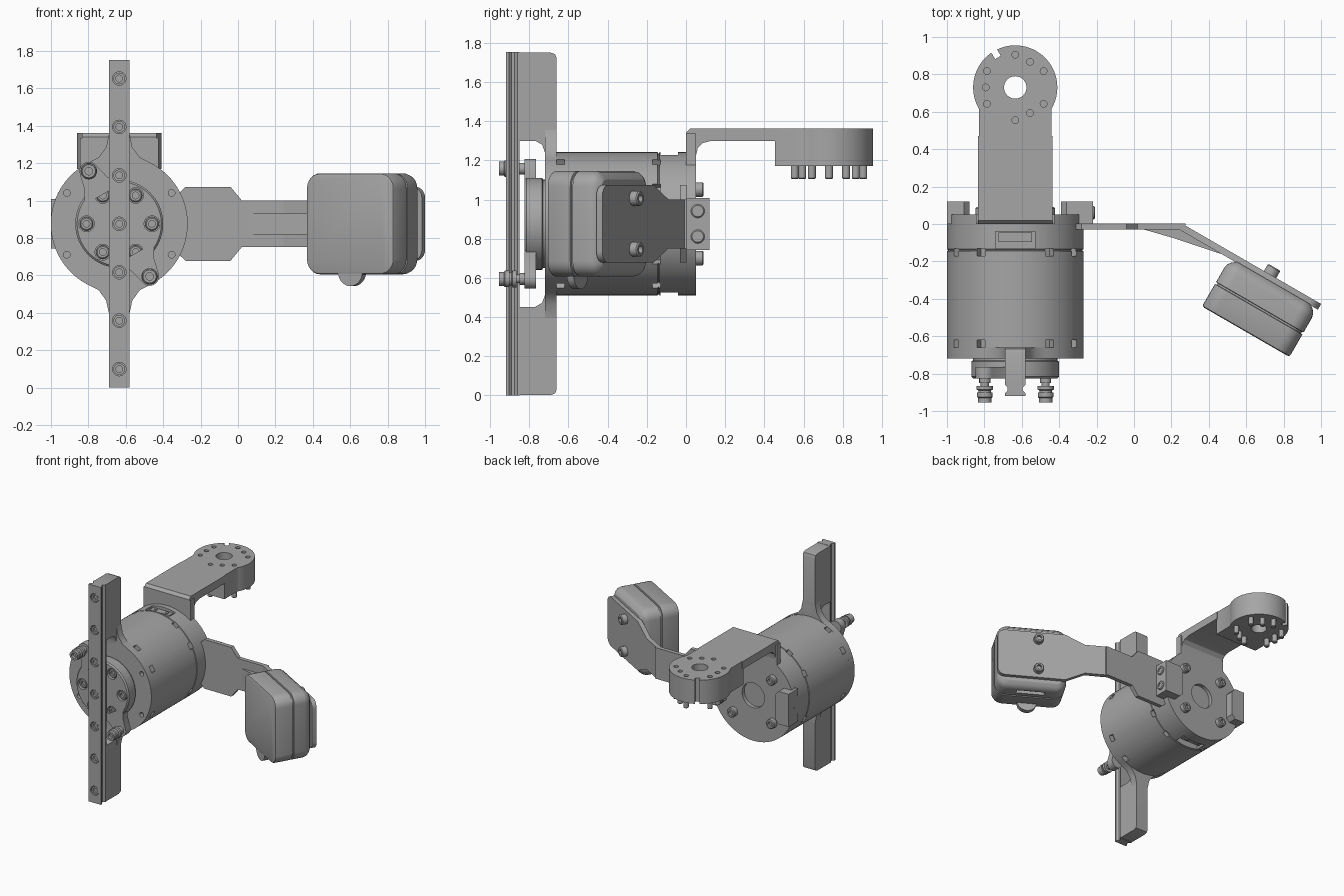
import bpy, bmesh
from math import sin, cos, radians
from mathutils import Matrix, Vector

if "Cube" in bpy.data.objects:
    bpy.data.objects.remove(bpy.data.objects["Cube"])

grey = bpy.data.materials.new("machined grey")
COLOUR = (0.38, 0.38, 0.38, 1)
grey.diffuse_color = COLOUR
grey.use_nodes = True
grey.node_tree.nodes["Principled BSDF"].inputs["Base Color"].default_value = COLOUR

X, Y, Z = Vector((1, 0, 0)), Vector((0, 1, 0)), Vector((0, 0, 1))
CX, CZ = -0.635, 0.876


def frame(origin, a, b, h):
    m = Matrix((a, b, h)).transposed().to_4x4()
    m.translation = Vector(origin)
    return m


def at(f, a, b, h=0):
    return f @ Matrix.Translation((a, b, h))


# Frames: drum axis, side profile, flange head, plan, tilted sensor
DRUM = frame((CX, 0, CZ), X, Z, Y)
FRONT = frame((CX, 0, CZ), X, Z, -Y)
SIDE = frame((0, 0, 0), Y, Z, X)
HEAD = frame((CX, 0.73, 0), X, Y, Z)
PLAN = frame((0, 0, 0), X, Y, Z)
U = Vector((cos(radians(30)), -0.5, 0))
N = Vector((-0.5, -cos(radians(30)), 0))
SENSOR = frame((0.26, 0, CZ), U, Z, N)
SENSOR_BACK = frame((0.26, 0, CZ), U, Z, -N)


def arc(r, start, end, n, cx=0, cy=0):
    step = (end - start) / n
    return [(cx + r * cos(radians(start + i * step)),
             cy + r * sin(radians(start + i * step))) for i in range(n + 1)]


def circle(r, n=64):
    return arc(r, 0, 360, n)[:-1]


def rrect(w, h, r, n=6):
    pts = []
    for k, (sx, sy) in enumerate(((1, 1), (-1, 1), (-1, -1), (1, -1))):
        pts += arc(r, 90 * k, 90 * k + 90, n, sx * (w / 2 - r), sy * (h / 2 - r))
    return pts


def rect(w, h):
    return [(w / 2, h / 2), (-w / 2, h / 2), (-w / 2, -h / 2), (w / 2, -h / 2)]


def loft(bm, rings, m):
    loops = [[bm.verts.new(m @ Vector((x, y, h))) for x, y in pts] for pts, h in rings]
    for p, q in zip(loops, loops[1:]):
        for i in range(len(p)):
            j = (i + 1) % len(p)
            bm.faces.new((p[i], p[j], q[j], q[i]))
    bm.faces.new(loops[0])
    bm.faces.new(loops[-1])


def prism(bm, pts, lo, hi, m):
    loft(bm, [(pts, lo), (pts, hi)], m)


def lathe(bm, profile, m, n=64):
    loft(bm, [(circle(r, n), h) for r, h in profile], m)


def bolt(bm, m, r=0.037, h=0.04):
    lathe(bm, [(r, -0.005), (r, h - 0.006), (r - 0.006, h), (r * 0.5, h), (r * 0.5, h * 0.5)], m, 24)


def mirrored(half):
    return half + [(x, -y) for x, y in reversed(half)]


def finish(name, bm, cut=None):
    objs = []
    for label, b in ((name, bm), (name + "_cutter", cut)):
        if b:
            bmesh.ops.recalc_face_normals(b, faces=b.faces[:])
            me = bpy.data.meshes.new(label)
            b.to_mesh(me)
            b.free()
            ob = bpy.data.objects.new(label, me)
            bpy.context.scene.collection.objects.link(ob)
            objs.append(ob)
    ob = objs[0]
    if cut:
        mod = ob.modifiers.new("cut", 'BOOLEAN')
        mod.operation, mod.solver, mod.object = 'DIFFERENCE', 'EXACT', objs[1]
        dg = bpy.context.evaluated_depsgraph_get()
        baked = bpy.data.meshes.new_from_object(ob.evaluated_get(dg))
        ob.modifiers.clear()
        ob.data = baked
        bpy.data.objects.remove(objs[1])
    ob.data.materials.clear()
    ob.data.materials.append(grey)
    bpy.ops.object.select_all(action='DESELECT')
    ob.select_set(True)
    bpy.context.view_layer.objects.active = ob
    bpy.ops.object.shade_smooth_by_angle(angle=radians(30))


new = bmesh.new

# Motor drum with vent slots and two connector windows
bm, cut, plugs = new(), new(), new()
lathe(bm, [(0.366, -0.67), (0.366, -0.145), (0.36, -0.143), (0.36, -0.137),
           (0.366, -0.135), (0.366, 0.005)], DRUM, 96)
for ang in (30, 60, 120, 150, 210, 240, 300, 330):
    out = Vector((cos(radians(ang)), 0, sin(radians(ang))))
    for y in (-0.15, -0.64):
        prism(cut, rect(0.05, 0.04), 0.325, 0.4, frame((CX, y, CZ), out.cross(Y), Y, out))
for s in (1, -1):
    port = frame((CX, -0.085, CZ), X, Y, Z * s)
    prism(cut, rect(0.21, 0.09), 0.3, 0.4, port)
    prism(plugs, rect(0.18, 0.05), 0.29, 0.345, at(port, 0, 0.015))
    for x in (-0.05, 0.05):
        lathe(plugs, [(0.014, 0.34), (0.014, 0.352)], at(port, x, 0.015), 16)
finish("motor_drum", bm, cut)
finish("drum_connectors", plugs)

# Front mounting plate flared into the rail
bm, cut = new(), new()
flare = [(0.165, 0.327), (0.11, 0.355), (0.07, 0.41), (0.055, 0.48)]
right = [(x, -y) for x, y in reversed(flare)] + arc(0.366, -62, 62, 40) + flare
prism(bm, right + [(-x, y) for x, y in reversed(right)], 0.66, 0.72, FRONT)
for x in (-0.28, 0.28):
    for z in (-0.165, 0.165):
        lathe(cut, [(0.018, 0.69), (0.018, 0.75)], at(FRONT, x, z), 20)
finish("mounting_plate", bm, cut)

# Rail supports above and below the drum
bm = new()
web = [(-0.85, 1.30), (-0.85, 1.75), (-0.69, 1.75), (-0.668, 1.742), (-0.66, 1.72),
       (-0.66, 1.2), (-0.72, 1.2), (-0.72, 1.24), (-0.735, 1.28), (-0.77, 1.30)]
prism(bm, web, CX - 0.055, CX + 0.055, SIDE)
prism(bm, [(y, 2 * CZ - z) for y, z in web], CX - 0.055, CX + 0.055, SIDE)
finish("rail_supports", bm)

# Grooved rail with sunk bolts
bm, cut, bolts = new(), new(), new()
half = [(0.055, -0.85), (0.055, -0.86), (0.04, -0.875), (0.04, -0.89), (0.055, -0.905), (0.055, -0.92)]
prism(bm, half + [(-x, y) for x, y in reversed(half)], 0, 1.752, at(PLAN, CX, 0))
for i in range(-3, 4):
    spot = at(FRONT, 0, i * 0.259)
    lathe(cut, [(0.036, 0.895), (0.036, 0.95)], spot, 24)
    lathe(bolts, [(0.031, 0.89), (0.031, 0.915), (0.018, 0.915), (0.018, 0.9)], spot, 24)
finish("rail", bm, cut)
finish("rail_bolts", bolts)

# Output hub with counterbored bolts, two ears and their fittings
bm, cut, bolts, ears, fittings = new(), new(), new(), new(), new()
lathe(bm, [(0.225, 0.71), (0.225, 0.73), (0.235, 0.735), (0.235, 0.815), (0.225, 0.825)], FRONT)
for k in range(6):
    spot = at(FRONT, 0.175 * cos(radians(60 * k)), 0.175 * sin(radians(60 * k)))
    lathe(cut, [(0.042, 0.79), (0.042, 0.85)], spot, 24)
    bolt(bolts, at(spot, 0, 0, 0.785), 0.036, 0.03)
for ang in (120, 300):
    turned = FRONT @ Matrix.Rotation(radians(ang), 4, 'Z')
    prism(ears, [(0.18, -0.11), (0.25, -0.07)] + arc(0.05, -80, 80, 12, 0.325) + [(0.25, 0.07), (0.18, 0.11)],
          0.765, 0.825, turned)
    lathe(fittings, [(0.03, 0.82), (0.03, 0.85), (0.022, 0.85), (0.022, 0.865), (0.044, 0.865),
                     (0.044, 0.885), (0.034, 0.89), (0.034, 0.9), (0.042, 0.9), (0.042, 0.925),
                     (0.036, 0.93), (0.036, 0.955), (0.02, 0.955), (0.02, 0.93)], at(turned, 0.325, 0), 28)
finish("output_hub", bm, cut)
finish("hub_bolts", bolts)
finish("hub_ears", ears)
finish("hose_fittings", fittings)

# Back plate, its bolts and the two side blocks
bm, cut, bolts, blocks = new(), new(), new(), new()
prism(bm, arc(0.366, 125, 415, 72) + [(0.21, 0.46), (-0.21, 0.46)], 0, 0.05, DRUM)
lathe(cut, [(0.1, 0.02), (0.1, 0.1)], DRUM, 40)
for x in (-0.175, 0.175):
    for z in (-0.175, 0.175):
        bolt(bolts, at(DRUM, x, z, 0.05))
for s in (1, -1):
    prism(blocks, mirrored([(0.245 * s, 0.1), (0.275 * s, 0.132), (0.365 * s, 0.132)]), 0, 0.12, DRUM)
finish("back_plate", bm, cut)
finish("back_bolts", bolts)
finish("side_blocks", blocks)

# Upper angled arm
bm = new()
prism(bm, [(0, 1.17), (0, 1.34), (0.02, 1.362), (0.47, 1.362), (0.47, 1.30), (0.13, 1.30),
           (0.085, 1.288), (0.06, 1.262), (0.05, 1.22), (0.05, 1.17)], CX - 0.2, CX + 0.2, SIDE)
finish("upper_arm", bm)

# Flange head with bore, notch, small holes and pins
bm, cut, pins = new(), new(), new()
prism(bm, arc(0.225, -30, 210, 60) + [(-0.195, -0.275), (0.195, -0.275)], 1.17, 1.362, HEAD)
lathe(cut, [(0.06, 1.1), (0.06, 1.4)], HEAD, 40)
prism(cut, rect(0.08, 0.035), 1.1, 1.4, HEAD @ Matrix.Rotation(radians(120), 4, 'Z') @ Matrix.Translation((0.225, 0, 0)))
for ang in (30, 60, 90, 150, 180, 210, 270, 300, 330):
    r = 0.158 if ang in (60, 180, 300) else 0.175
    spot = at(HEAD, r * cos(radians(ang)), r * sin(radians(ang)))
    lathe(cut, [(0.018, 1.335), (0.018, 1.4)], spot, 20)
    lathe(pins, [(0.02, 1.18), (0.02, 1.11), (0.016, 1.105)], spot, 20)
finish("flange_head", bm, cut)
finish("flange_pins", pins)

# Sensor arm: flat plate, tilted plate, rib and bolted tab
bm, bolts = new(), new()
prism(bm, mirrored([(-0.31, 0.17), (-0.28, 0.198), (-0.04, 0.198), (0.02, 0.125), (0.275, 0.125)]),
      -0.03, 0.003, at(DRUM, -CX, 0))
prism(bm, mirrored([(0, 0.125), (0.18, 0.125), (0.33, 0.198)] + arc(0.06, 90, 0, 8, 0.795, 0.138)),
      0, 0.035, SENSOR)
prism(bm, [(0.02, -0.02), (0.26, -0.01), (0.52, -0.16), (0.46, -0.158), (0.2, -0.072)], 0.82, 0.93, PLAN)
prism(bm, rect(0.14, 0.265), -0.28, -0.22, at(SIDE, 0.05, CZ))
for z in (-0.065, 0.065):
    bolt(bolts, at(SIDE, 0.06, CZ + z, -0.22), 0.035, 0.012)
for z in (-0.13, 0.13):
    bolt(bolts, at(SENSOR_BACK, 0.54, z), 0.038, 0.045)
finish("sensor_arm", bm)
finish("sensor_arm_bolts", bolts)

# Sensor housing with seam, lower tab and slot
bm, cut, tab = new(), new(), new()
shell = [(0.045, 0.03), (0.022, 0.045), (0.006, 0.065), (0, 0.09), (0, 0.178), (0.01, 0.18),
         (0.01, 0.19), (0, 0.192), (0, 0.318), (0.004, 0.326), (0.014, 0.33)]
loft(bm, [(rrect(0.54 - 2 * i, 0.54 - 2 * i, 0.08 - i), n) for i, n in shell], at(SENSOR, 0.58, 0))
prism(cut, rrect(0.22, 0.2, 0.02), 0.1, 0.14, at(SENSOR, 0.58, -0.34))
lathe(tab, [(0.075, 0.285), (0.075, 0.325)], at(SENSOR, 0.58, -0.258), 32)
finish("sensor_housing", bm, cut)
finish("sensor_tab", tab)
